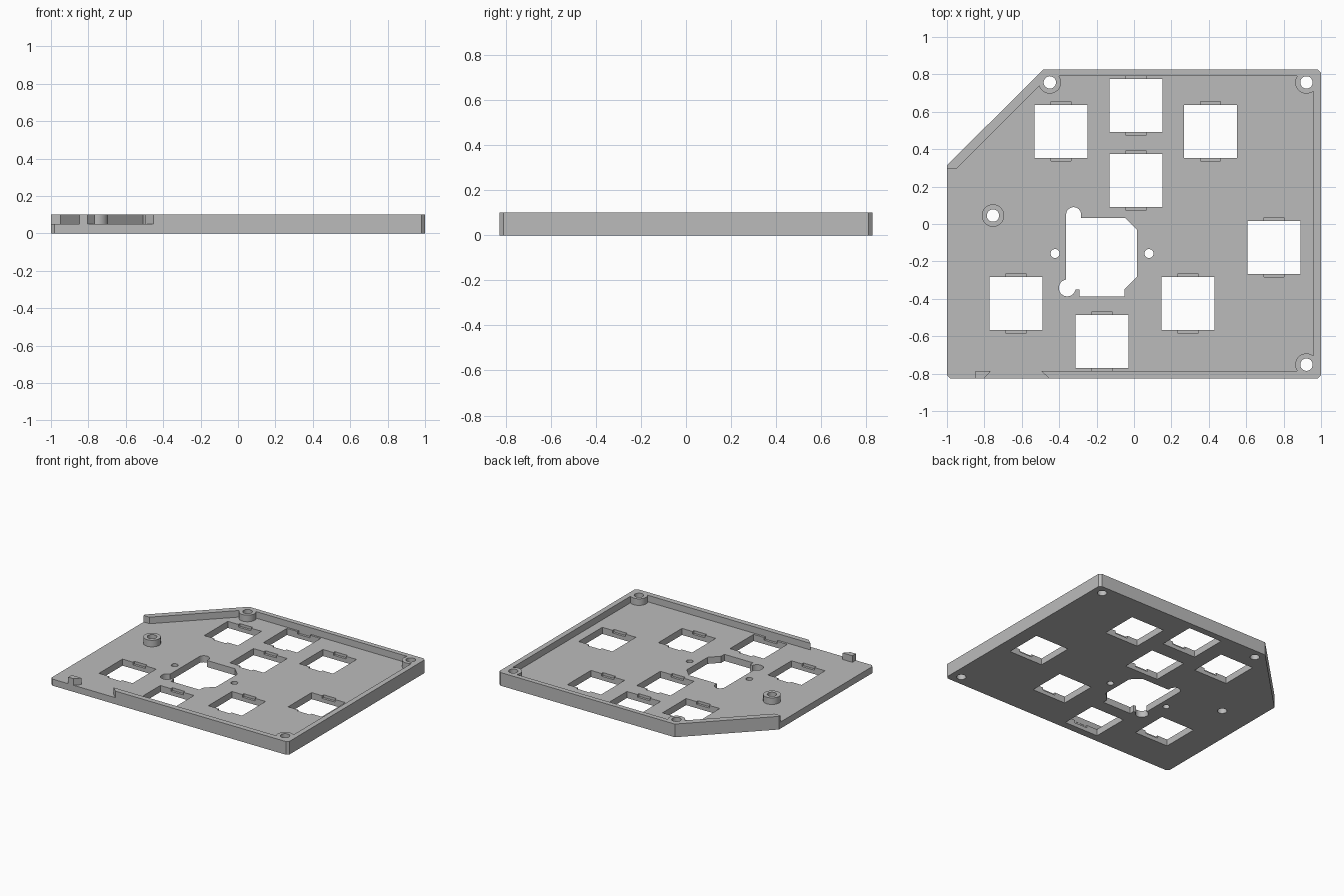
import bpy, bmesh
from math import pi, cos, sin, radians

cube = bpy.data.objects.get("Cube")
if cube:
    bpy.data.objects.remove(cube, do_unlink=True)

FLOOR, TOP, LEDGE = 0.05, 0.10, 0.03
UNDER, OVER = -0.05, 0.2

grey = bpy.data.materials.new("plain grey")
grey.use_nodes = True
colour = (0.5, 0.5, 0.5, 1)
grey.diffuse_color = colour
grey.node_tree.nodes["Principled BSDF"].inputs["Base Color"].default_value = colour


def prism(name, points, z0, z1):
    """Extrude a flat outline from z0 to z1."""
    bm = bmesh.new()
    face = bm.faces.new([bm.verts.new((x, y, z0)) for x, y in points])
    up = bmesh.ops.extrude_face_region(bm, geom=[face])["geom"]
    bmesh.ops.translate(bm, vec=(0, 0, z1 - z0),
                        verts=[v for v in up if isinstance(v, bmesh.types.BMVert)])
    bmesh.ops.recalc_face_normals(bm, faces=bm.faces)
    mesh = bpy.data.meshes.new(name)
    bm.to_mesh(mesh)
    bm.free()
    mesh.materials.append(grey)
    obj = bpy.data.objects.new(name, mesh)
    bpy.context.scene.collection.objects.link(obj)
    return obj


def arc(x, y, r, start=0, end=360, n=40):
    steps = n if end - start == 360 else n + 1
    angles = [radians(start + (end - start) * i / n) for i in range(steps)]
    return [(x + r * cos(a), y + r * sin(a)) for a in angles]


def box(x, y, w, h):
    return [(x - w / 2, y - h / 2), (x + w / 2, y - h / 2),
            (x + w / 2, y + h / 2), (x - w / 2, y + h / 2)]


# Outer body with one large sloped corner and small chamfers
X, Y, C = 1.0, 0.827, 0.018
tray = prism("switch_plate_tray", [
    (-X + C, -Y), (X - C, -Y), (X, -Y + C), (X, Y - C), (X - C, Y),
    (-0.485, Y), (-X, 0.313), (-X, -Y + C)], 0, TOP)
helpers = []


def combine(operation, points, z0, z1):
    tool = prism("helper", points, z0, z1)
    tool.hide_render = True
    helpers.append(tool)
    mod = tray.modifiers.new("shape", "BOOLEAN")
    mod.operation, mod.solver, mod.object = operation, "EXACT", tool


# Pocket that leaves the rim, the sloped wall and the small front block
combine("DIFFERENCE", [
    (0.96, -0.786), (-0.497, -0.786), (-0.425, -0.85), (-0.825, -0.85),
    (-0.765, -0.786), (-0.848, -0.786), (-0.848, -0.85), (-1.05, -0.85),
    (-1.05, 0.295), (-0.95, 0.295), (-0.455, 0.79), (0.96, 0.79)], FLOOR, OVER)

# Screw bosses, then their holes
screws = [(-0.45, 0.757), (0.922, 0.757), (0.922, -0.752), (-0.754, 0.045)]
for x, y in screws:
    combine("UNION", arc(x, y, 0.06), 0.02, TOP)
for x, y in screws:
    combine("DIFFERENCE", arc(x, y, 0.033), UNDER, OVER)

# Square switch openings with a clip recess on the front and back edges
SIZE = 0.283
for x, y in [(-0.39, 0.495), (0.01, 0.634), (0.41, 0.495), (0.01, 0.233),
             (0.749, -0.125), (-0.631, -0.425), (-0.171, -0.628), (0.289, -0.425)]:
    combine("DIFFERENCE", box(x, y, SIZE, SIZE), UNDER, OVER)
    combine("DIFFERENCE", box(x, y, 0.107, SIZE + 0.036), LEDGE, FLOOR + 0.002)

# Central opening with a rounded slot and a round lobe, plus two pin holes
combine("DIFFERENCE", [
    (-0.283, 0.032), (-0.048, 0.032), (0.016, -0.032), (0.016, -0.281),
    (-0.051, -0.35), (-0.051, -0.388), (-0.291, -0.388), (-0.291, -0.35),
    (-0.363, -0.35)] + arc(-0.323, 0.05, 0.04, 0, 180, 20)[::-1], UNDER, OVER)
combine("DIFFERENCE", arc(-0.357, -0.342, 0.045), UNDER, OVER)
for x in (-0.422, 0.08):
    combine("DIFFERENCE", arc(x, -0.158, 0.024), UNDER, OVER)

# Bake the cuts and remove the helpers
graph = bpy.context.evaluated_depsgraph_get()
baked = bpy.data.meshes.new_from_object(tray.evaluated_get(graph))
tray.modifiers.clear()
tray.data = baked
for tool in helpers:
    bpy.data.objects.remove(tool, do_unlink=True)
baked.materials.clear()
baked.materials.append(grey)
for face in baked.polygons:
    face.material_index = 0

# Smooth the round holes, keep the edges sharp
bpy.ops.object.select_all(action="DESELECT")
tray.select_set(True)
bpy.context.view_layer.objects.active = tray
bpy.ops.object.shade_smooth_by_angle(angle=radians(25))
